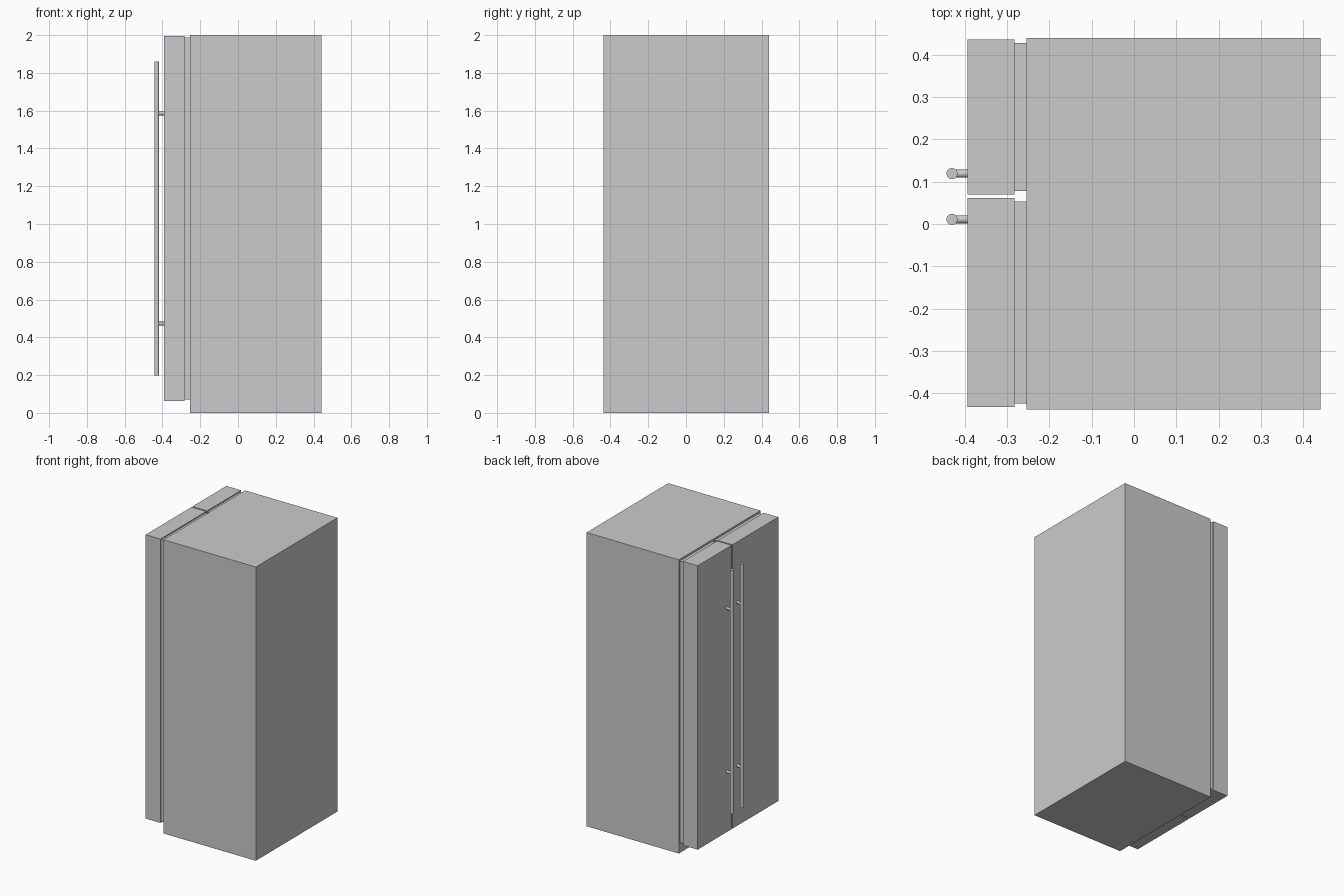
import bpy
import math

if "Cube" in bpy.data.objects:
    bpy.data.objects.remove(bpy.data.objects["Cube"])


def box(name, x0, x1, y0, y1, z0, z1):
    bpy.ops.mesh.primitive_cube_add(
        size=1, location=((x0 + x1) / 2, (y0 + y1) / 2, (z0 + z1) / 2))
    ob = bpy.context.object
    ob.name = name
    ob.scale = (x1 - x0, y1 - y0, z1 - z0)
    bpy.ops.object.transform_apply(location=False, rotation=False, scale=True)
    return ob


def rod(name, radius, length, location, tilt=0.0):
    bpy.ops.mesh.primitive_cylinder_add(
        vertices=32, radius=radius, depth=length,
        location=location, rotation=(0, tilt, 0))
    ob = bpy.context.object
    ob.name = name
    bpy.ops.object.shade_smooth_by_angle()
    return ob


BODY_X, SEAL_X, DOOR_X = -0.254, -0.282, -0.393
HANDLE_X = -0.43

# Main cabinet
box("cabinet", BODY_X, 0.441, -0.438, 0.44, 0.0, 2.0)

# Narrow and wide doors: (name, y range, handle y)
doors = [("narrow", 0.07, 0.436, 0.119),
         ("wide", -0.432, 0.061, 0.011)]

for name, y0, y1, hy in doors:
    # Door panel and the inset seal behind it
    box(name + "_door", DOOR_X, SEAL_X, y0, y1, 0.062, 1.995)
    box(name + "_door_seal", SEAL_X, BODY_X,
        y0 + 0.008, y1 - 0.008, 0.07, 1.987)

    # Vertical bar handle with two standoffs
    rod(name + "_handle", 0.013, 1.66, (HANDLE_X, hy, 1.029))
    for level, z in (("lower", 0.473), ("upper", 1.585)):
        rod(f"{name}_{level}_standoff", 0.0095, DOOR_X - HANDLE_X,
            ((DOOR_X + HANDLE_X) / 2, hy, z), math.pi / 2)
